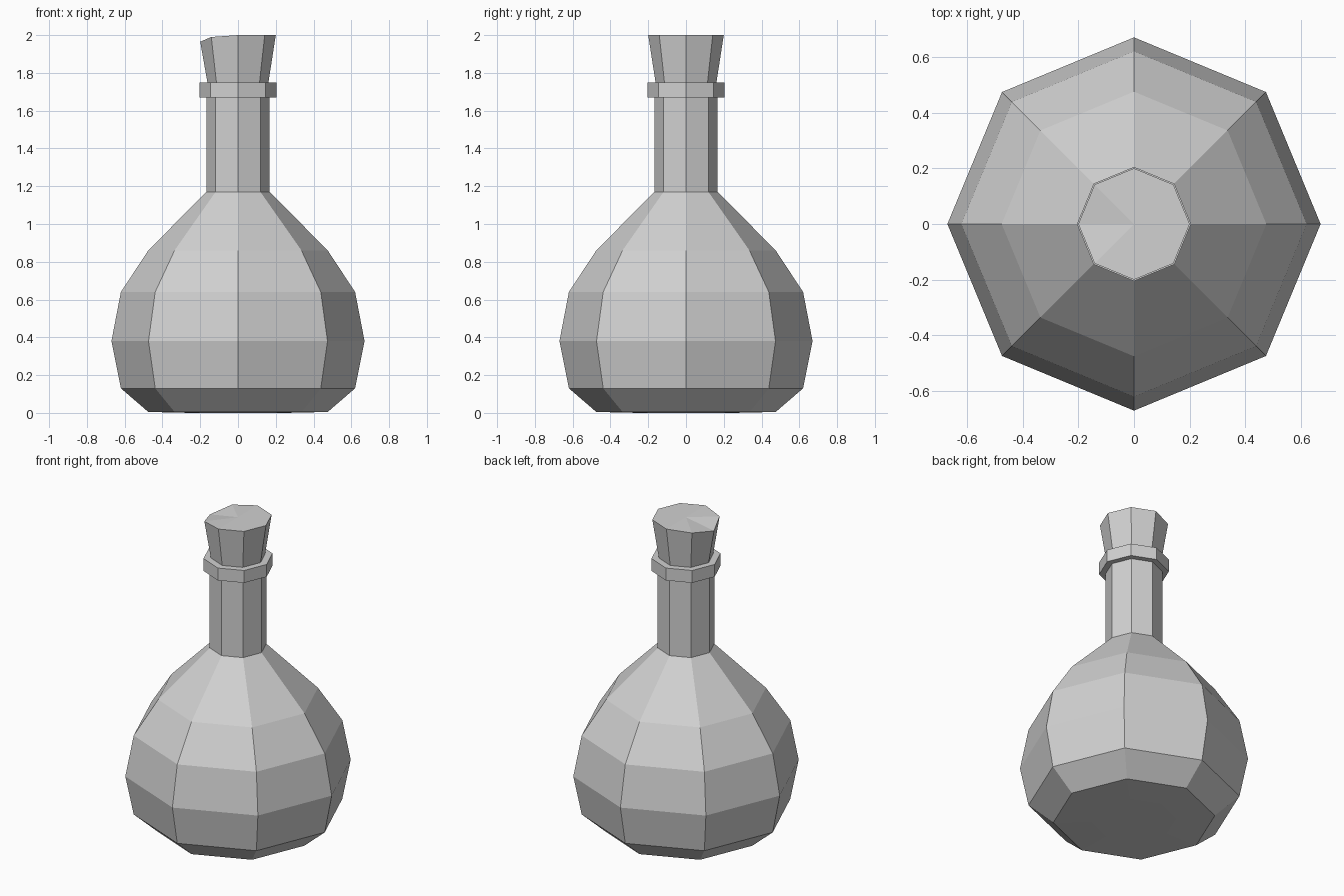
import bpy
import bmesh
from math import cos, sin, pi

SIDES = 8

default = bpy.data.objects.get("Cube")
if default:
    bpy.data.objects.remove(default, do_unlink=True)

grey = bpy.data.materials.new("plain grey")
grey.use_nodes = True
colour = (0.64, 0.64, 0.64, 1)
grey.diffuse_color = colour
grey.node_tree.nodes["Principled BSDF"].inputs["Base Color"].default_value = colour


def lathe(name, profile, closed=False):
    """Eight-sided solid from (radius, height) points, listed bottom to top.
    Open profiles get a fan cap at each end."""
    bm = bmesh.new()
    rings = []
    for radius, z in profile:
        rings.append([bm.verts.new((radius * cos(2 * pi * i / SIDES),
                                    radius * sin(2 * pi * i / SIDES), z))
                      for i in range(SIDES)])
    pairs = list(zip(rings, rings[1:]))
    if closed:
        pairs.append((rings[-1], rings[0]))
    for low, high in pairs:
        for i in range(SIDES):
            j = (i + 1) % SIDES
            bm.faces.new((low[i], low[j], high[j], high[i]))
    if not closed:
        for ring, (_, z) in ((rings[0], profile[0]), (rings[-1], profile[-1])):
            centre = bm.verts.new((0, 0, z))
            for i in range(SIDES):
                bm.faces.new((ring[i], ring[(i + 1) % SIDES], centre))
    bmesh.ops.recalc_face_normals(bm, faces=bm.faces)
    mesh = bpy.data.meshes.new(name)
    bm.to_mesh(mesh)
    bm.free()
    mesh.materials.append(grey)
    obj = bpy.data.objects.new(name, mesh)
    bpy.context.collection.objects.link(obj)
    return obj


# Round bottle with a slightly uneven base, running up into the neck
lathe("bottle_body", [(0.25, 0.0), (0.475, 0.005), (0.62, 0.13), (0.67, 0.38),
                      (0.62, 0.64), (0.475, 0.86), (0.168, 1.17), (0.168, 1.7)])

# Collar around the mouth
lathe("neck_collar", [(0.15, 1.67), (0.205, 1.67), (0.205, 1.75), (0.15, 1.75)],
      closed=True)

# Flared stopper, its top chipped down on one side
stopper = lathe("stopper", [(0.155, 1.71), (0.2, 2.0)])
for v in stopper.data.vertices:
    if v.co.z > 1.9 and v.co.x < -0.1:
        v.co.z = 1.965 if v.co.x < -0.18 else 1.99
